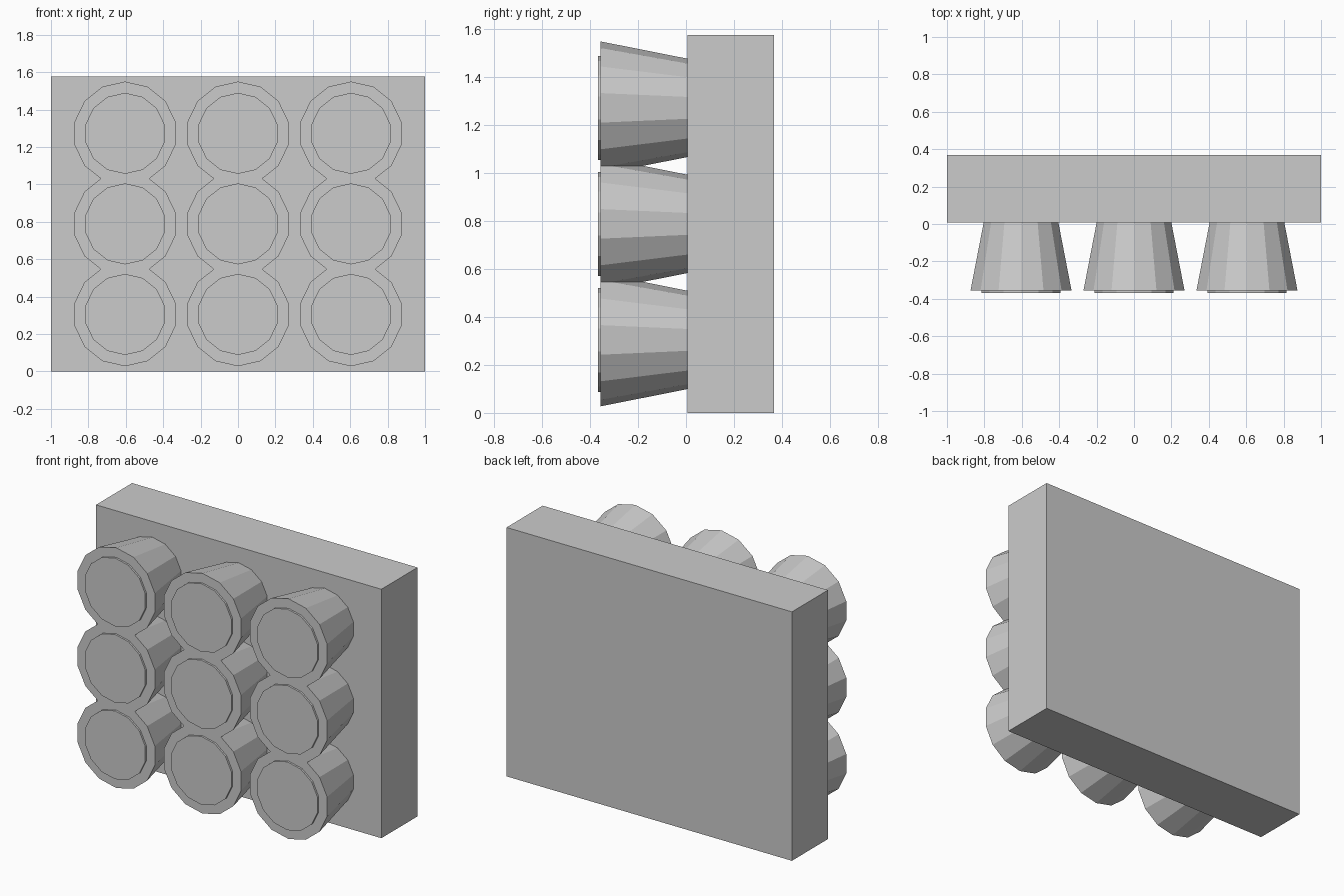
import bpy, bmesh
from math import sin, cos, pi

if "Cube" in bpy.data.objects:
    bpy.data.objects.remove(bpy.data.objects["Cube"])

SIDES = 14
HEIGHT = 1.577
PITCH = 0.484                      # vertical spacing of the lamps
COLUMNS = (-0.604, 0, 0.604)
ROWS = [HEIGHT / 2 + PITCH * k for k in (-1, 0, 1)]
PANEL_FRONT, RIM_FRONT, LENS_FRONT = 0.007, -0.356, -0.368


def to_object(bm, name):
    bmesh.ops.recalc_face_normals(bm, faces=bm.faces[:])
    mesh = bpy.data.meshes.new(name)
    bm.to_mesh(mesh)
    bm.free()
    obj = bpy.data.objects.new(name, mesh)
    bpy.context.collection.objects.link(obj)
    return obj


def ring(bm, x, y, z, r):
    angles = [pi / 2 + 2 * pi * i / SIDES for i in range(SIDES)]
    return [bm.verts.new((x + r * cos(a), y, z + r * sin(a))) for a in angles]


def drum(bm, x, z, y0, r0, y1, r1):
    """Tapered drum along y, capped at its front end."""
    back, front = ring(bm, x, y0, z, r0), ring(bm, x, y1, z, r1)
    for i in range(SIDES):
        j = (i + 1) % SIDES
        bm.faces.new((back[i], back[j], front[j], front[i]))
    bm.faces.new(front)


def trim(bm, z, up):
    """Remove everything beyond the horizontal plane at z."""
    bmesh.ops.bisect_plane(bm, geom=bm.verts[:] + bm.edges[:] + bm.faces[:],
                           plane_co=(0, 0, z), plane_no=(0, 0, up), clear_outer=True)


# Back panel
bm = bmesh.new()
bmesh.ops.create_cube(bm, size=1)
depth = -LENS_FRONT - PANEL_FRONT
for v in bm.verts:
    v.co = (v.co.x * 2, PANEL_FRONT + (v.co.y + 0.5) * depth, (v.co.z + 0.5) * HEIGHT)
to_object(bm, "back_panel")

# Flared lamp housings, each column joined where neighbours meet, plus lenses
for c, x in enumerate(COLUMNS):
    column = bmesh.new()
    for r, z in enumerate(ROWS):
        bm = bmesh.new()
        drum(bm, x, z, PANEL_FRONT, 0.205, RIM_FRONT, 0.277)
        if r > 0:
            trim(bm, z - PITCH / 2, -1)
        if r < 2:
            trim(bm, z + PITCH / 2, 1)
        part = bpy.data.meshes.new("part")
        bm.to_mesh(part)
        bm.free()
        column.from_mesh(part)
        bpy.data.meshes.remove(part)

        lens = bmesh.new()
        drum(lens, x, z, RIM_FRONT, 0.2165, LENS_FRONT, 0.2165)
        to_object(lens, f"lens_{c}_{r}")
    bmesh.ops.remove_doubles(column, verts=column.verts[:], dist=1e-4)
    to_object(column, f"lamp_housing_{c}")
